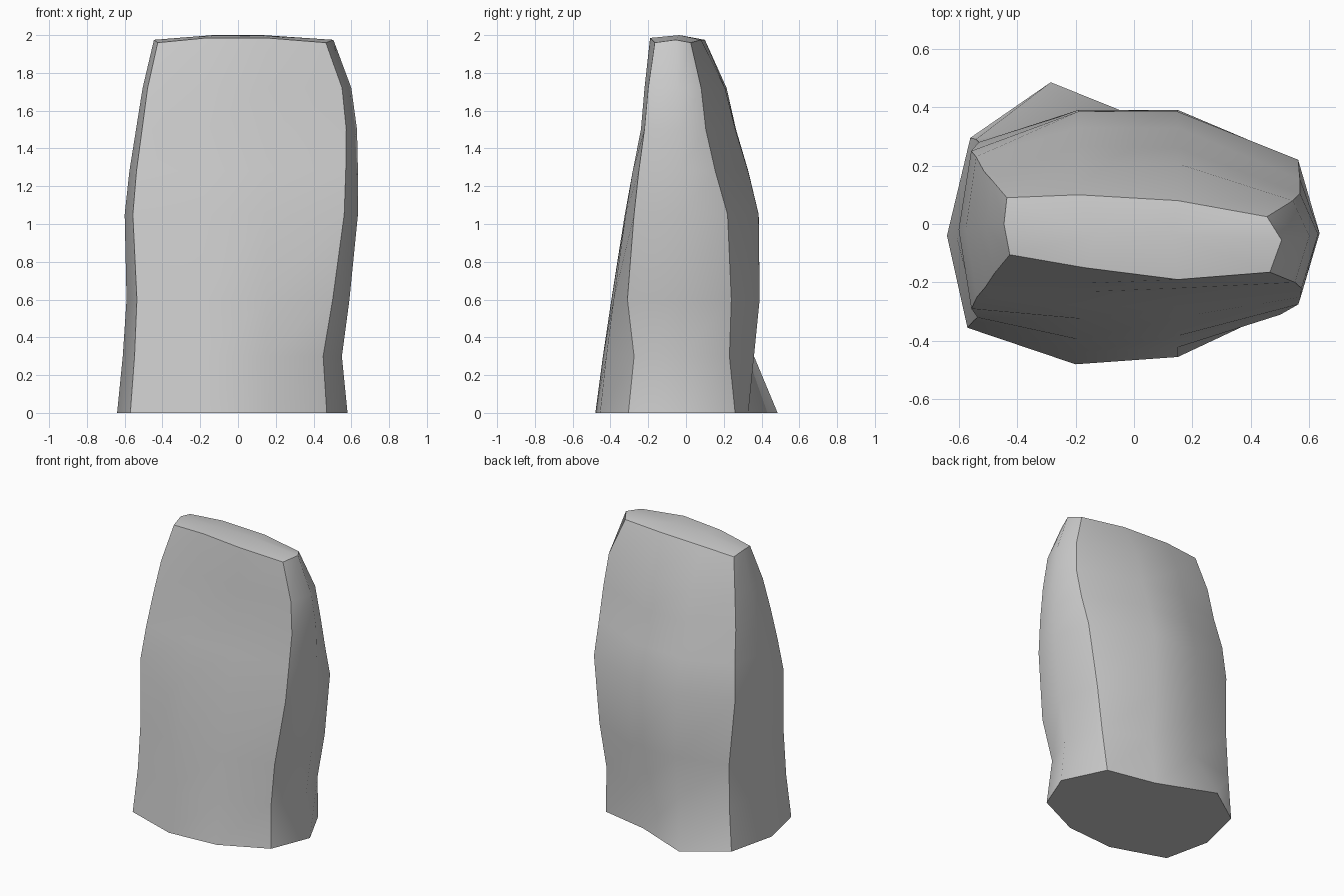
import bpy, bmesh

cube = bpy.data.objects.get("Cube")
if cube:
    bpy.data.objects.remove(cube)

# One flat stone colour
stone = bpy.data.materials.new("pale_grey_stone")
stone.use_nodes = True
colour = (0.6, 0.6, 0.6, 1)
stone.diffuse_color = colour
stone.node_tree.nodes["Principled BSDF"].inputs["Base Color"].default_value = colour


def mix(a, b, t):
    return a + (b - a) * t


# Layers of the slab: height, left-hand x, right-hand x, front y, back y,
# then the depth of the corners: front low-x, front high-x, back high-x, back low-x
LAYERS = [
    (0.00, -.64, .58, -.48, .33, -.355, -.305, .26, .295),
    (0.30, -.61, .55, -.44, .36, -.33, -.275, .23, .29),
    (0.60, -.59, .59, -.395, .39, -.32, -.31, .24, .28),
    (1.05, -.60, .635, -.325, .385, -.29, -.275, .22, .25),
    (1.28, -.575, .635, -.285, .33, -.25, -.25, .155, .23),
    (1.50, -.54, .63, -.24, .265, -.215, -.22, .105, .18),
    (1.72, -.505, .60, -.22, .215, -.17, -.20, .08, .15),
    (1.975, -.445, .505, -.19, .10, -.105, -.165, .025, .09),
]
TOP = LAYERS[-1][0]
CORNERS = (0, 3, 5, 8)   # rails that stay crisp


def outline(z, lo, hi, front, back, fl, fr, br, bl):
    """Ten points around one layer, starting at the front low-x corner."""
    t = z / TOP
    foot = 1 if z == 0 else 0      # rock spur at the back of the base
    return [
        (lo + mix(.07, .02, t), fl),
        (mix(-.2, -.165, t), front + .04 * t ** 6),
        (.15, front + .025 * (1 - t) ** 2),
        (hi - mix(.11, .04, t), fr),
        (hi, mix(-.03, -.055, t ** 6)),
        (hi - mix(.10, .05, t) - .04 * foot, br),
        (.15 - .05 * foot, back - .02 * t ** 6),
        (-.19 - .095 * foot, back + .155 * foot),
        (lo + mix(.08, .01, t), bl),
        (lo, mix(-.04, 0, t)),
    ]


bm = bmesh.new()
rings = [[bm.verts.new((x, y, layer[0])) for x, y in outline(*layer)] for layer in LAYERS]
count = len(rings[0])

# Side walls and base
for low, high in zip(rings, rings[1:]):
    for i in range(count):
        j = (i + 1) % count
        bm.faces.new((low[i], low[j], high[j], high[i]))
bm.faces.new(rings[0][::-1])

# Gently domed crown around a short ridge
rim = rings[-1]
for i in CORNERS:
    rim[i].co.z -= .015
for i in (1, 2):
    rim[i].co.z += .01
ridge = [bm.verts.new((x, -.035, 2)) for x in (-.13, .13)]
bm.faces.new((rim[1], rim[2], ridge[1], ridge[0]))
bm.faces.new((rim[6], rim[7], ridge[0], ridge[1]))
for centre, fan in ((ridge[1], rim[2:7]), (ridge[0], rim[7:] + rim[:2])):
    for a, b in zip(fan, fan[1:]):
        bm.faces.new((a, b, centre))

# Smooth faces with crisp corners and rims
bmesh.ops.recalc_face_normals(bm, faces=bm.faces)
for face in bm.faces:
    face.smooth = True
for edge in bm.edges:
    if all(v in rim for v in edge.verts) or all(v in rings[0] for v in edge.verts):
        edge.smooth = False
for low, high in zip(rings, rings[1:]):
    for i in CORNERS:
        bm.edges.get((low[i], high[i])).smooth = False

mesh = bpy.data.meshes.new("standing_stone")
bm.to_mesh(mesh)
bm.free()
mesh.materials.append(stone)
slab = bpy.data.objects.new("standing_stone", mesh)
bpy.context.collection.objects.link(slab)
